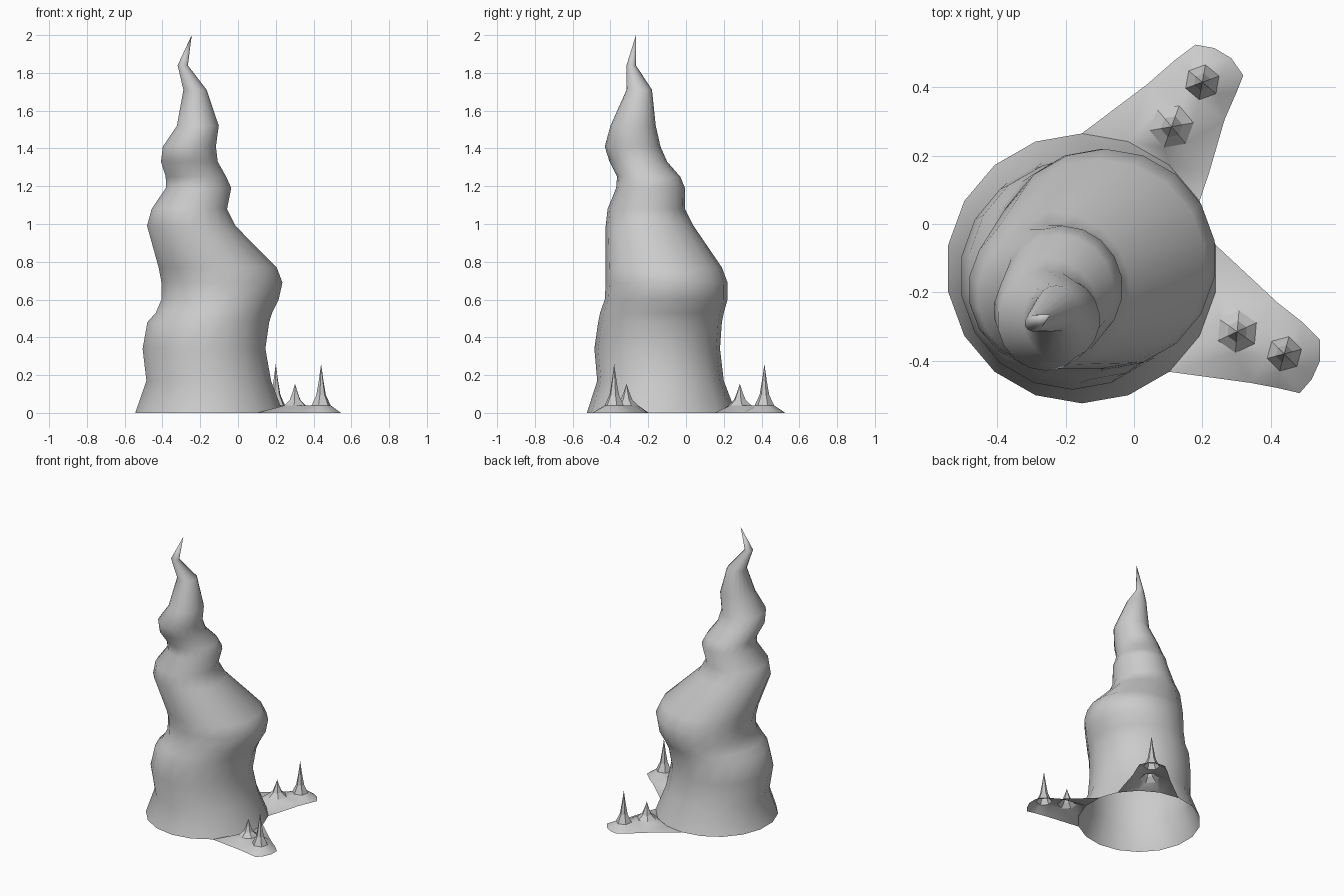
import bpy, bmesh
from math import sin, cos, radians
from mathutils import Vector

cube = bpy.data.objects.get("Cube")
if cube:
    bpy.data.objects.remove(cube, do_unlink=True)

stone = bpy.data.materials.new("pale grey stone")
stone.use_nodes = True
GREY = (0.6, 0.6, 0.6, 1)
stone.diffuse_color = GREY
stone.node_tree.nodes["Principled BSDF"].inputs["Base Color"].default_value = GREY


def finish(bm, name, smooth=None):
    """Turn a bmesh into an object, smooth up to the given angle."""
    mesh = bpy.data.meshes.new(name)
    bm.to_mesh(mesh)
    bm.free()
    obj = bpy.data.objects.new(name, mesh)
    bpy.context.collection.objects.link(obj)
    mesh.materials.append(stone)
    if smooth:
        bpy.ops.object.select_all(action="DESELECT")
        obj.select_set(True)
        bpy.context.view_layer.objects.active = obj
        bpy.ops.object.shade_smooth_by_angle(angle=radians(smooth))
    return obj


def ellipse(x, y, rx, ry, z, sides, turn):
    angles = [radians(turn + 360 * i / sides) for i in range(sides)]
    return [Vector((x + rx * cos(a), y + ry * sin(a), z)) for a in angles]


def loft(bm, rings, tip):
    """Skin a stack of rings and close it with a point; the base stays open."""
    rows = [[bm.verts.new(p) for p in ring] for ring in rings]
    n = len(rows[0])
    for low, high in zip(rows, rows[1:]):
        for i in range(n):
            j = (i + 1) % n
            bm.faces.new((low[i], low[j], high[j], high[i]))
    point = bm.verts.new(tip)
    for i in range(n):
        bm.faces.new((rows[-1][i], rows[-1][(i + 1) % n], point))


# Twisting body: height, then x and y limits of each ring
SIDES, TURN = 18, 10
body = [
    (0.00, -0.55, 0.245, -0.525, 0.265),
    (0.17, -0.49, 0.18, -0.47, 0.20),
    (0.34, -0.51, 0.15, -0.485, 0.18),
    (0.48, -0.485, 0.17, -0.465, 0.19),
    (0.53, -0.44, 0.185, -0.455, 0.20),
    (0.60, -0.41, 0.22, -0.43, 0.22),
    (0.69, -0.41, 0.24, -0.425, 0.22),
    (0.77, -0.425, 0.21, -0.425, 0.19),
    (0.99, -0.485, -0.01, -0.425, 0.04),
    (1.08, -0.46, -0.055, -0.415, -0.005),
    (1.19, -0.385, -0.033, -0.37, -0.005),
    (1.25, -0.385, -0.06, -0.365, -0.03),
    (1.33, -0.41, -0.105, -0.405, -0.10),
    (1.41, -0.40, -0.115, -0.43, -0.135),
    (1.52, -0.325, -0.10, -0.40, -0.16),
    (1.71, -0.29, -0.165, -0.315, -0.18),
    (1.84, -0.32, -0.265, -0.315, -0.265),
]
rings = [ellipse((a + b) / 2, (c + d) / 2, (b - a) / 2, (d - c) / 2, z, SIDES, TURN)
         for z, a, b, c, d in body]
bm = bmesh.new()
loft(bm, rings, (-0.245, -0.265, 2.0))
finish(bm, "twisted_body", 60)


# Thin domed feet with hollow spikes rising out of them
CLAW_Z = 0.04


def foot(name, outline, arc, claws):
    rim = [Vector((x, y, 0)) for x, y in outline] + [rings[0][i] for i in arc]
    holes = []
    for label, x, y, r, top, turn in claws:
        base = ellipse(x, y, r, r, CLAW_Z, 6, turn)
        holes.append(base)
        bm = bmesh.new()
        loft(bm, [base,
                  ellipse(x, y, r * 0.5, r * 0.5, CLAW_Z + (top - CLAW_Z) * 0.25, 6, turn),
                  ellipse(x, y, r * 0.24, r * 0.24, CLAW_Z + (top - CLAW_Z) * 0.6, 6, turn)],
             (x, y, top))
        finish(bm, name + label)

    # Fill the flat outline around the holes, then lift the hole edges
    bm = bmesh.new()
    edges, raised = [], []
    for loop in [rim] + holes:
        verts = [bm.verts.new((p.x, p.y, 0)) for p in loop]
        edges += [bm.edges.new((v, verts[i - 1])) for i, v in enumerate(verts)]
        if loop is not rim:
            raised += verts
    bmesh.ops.triangle_fill(bm, use_beauty=True, edges=edges, normal=(0, 0, 1))
    for face in bm.faces:
        face.normal_update()
        if face.normal.z < 0:
            face.normal_flip()
    for v in raised:
        v.co.z = CLAW_Z
    finish(bm, name, 60)


foot("back_foot",
     [(0.04, 0.41), (0.12, 0.48), (0.18, 0.525), (0.235, 0.515), (0.285, 0.485),
      (0.32, 0.435), (0.30, 0.385), (0.265, 0.305), (0.22, 0.15)],
     (1, 2, 3, 4),
     [("_tall_claw", 0.20, 0.415, 0.052, 0.26, 20),
      ("_short_claw", 0.11, 0.285, 0.065, 0.155, 10)])
foot("front_foot",
     [(0.34, -0.465), (0.42, -0.48), (0.485, -0.495), (0.52, -0.455), (0.545, -0.40),
      (0.545, -0.34), (0.49, -0.285), (0.42, -0.23)],
     (0, 17, 16, 15),
     [("_tall_claw", 0.44, -0.38, 0.052, 0.26, 15),
      ("_short_claw", 0.302, -0.315, 0.062, 0.155, 25)])
